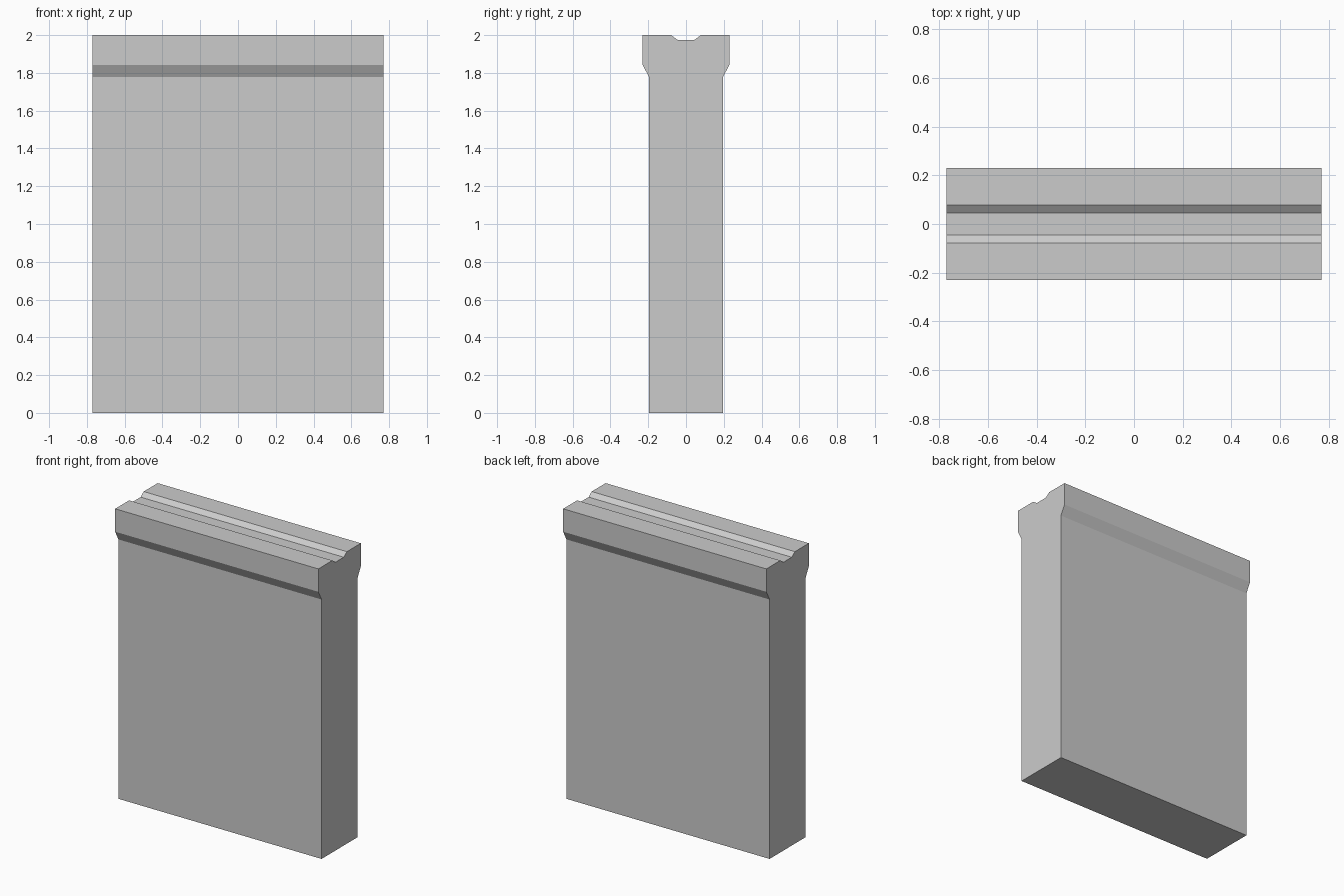
import bpy, bmesh

if "Cube" in bpy.data.objects:
    bpy.data.objects.remove(bpy.data.objects["Cube"])

HALF_LENGTH = 0.77

# Half cross-section (y, z): wall, flared coping, grooved top
half = [(0.195, 0.0), (0.195, 1.777), (0.23, 1.843),
        (0.23, 2.0), (0.079, 2.0), (0.045, 1.975)]
profile = half + [(-y, z) for y, z in reversed(half)]

# Wall panel: extrude the mirrored profile along x
bm = bmesh.new()
face = bm.faces.new([bm.verts.new((-HALF_LENGTH, y, z)) for y, z in profile])
ext = bmesh.ops.extrude_face_region(bm, geom=[face], use_keep_orig=True)
verts = [g for g in ext["geom"] if isinstance(g, bmesh.types.BMVert)]
bmesh.ops.translate(bm, verts=verts, vec=(2 * HALF_LENGTH, 0, 0))
bmesh.ops.recalc_face_normals(bm, faces=bm.faces)

mesh = bpy.data.meshes.new("wall_panel")
bm.to_mesh(mesh)
bm.free()
bpy.context.collection.objects.link(bpy.data.objects.new("wall_panel", mesh))
